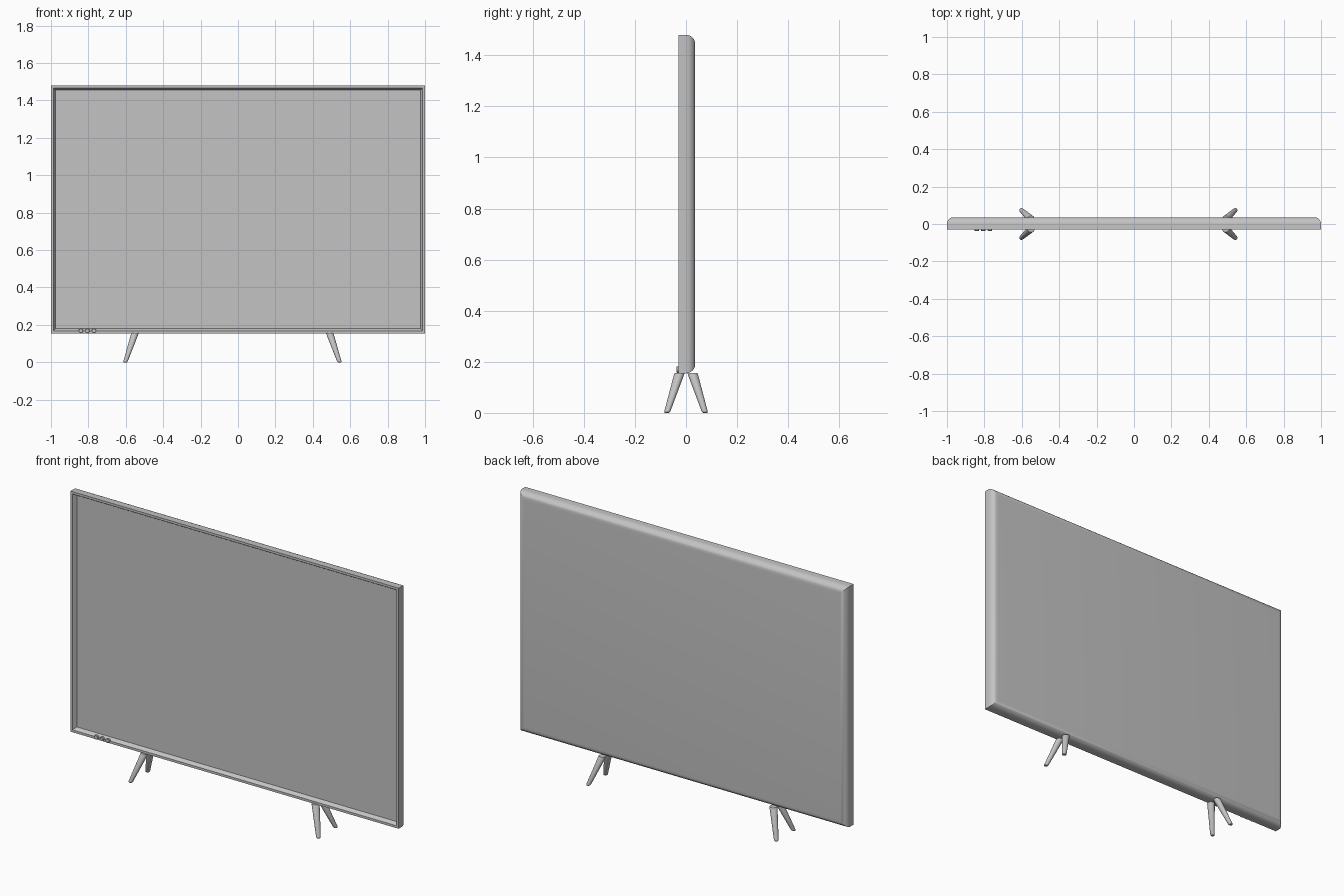
import bpy
import bmesh
from math import sin, cos, pi, radians

cube = bpy.data.objects.get("Cube")
if cube:
    bpy.data.objects.remove(cube, do_unlink=True)

grey = bpy.data.materials.new("plain_grey")
grey.use_nodes = True
colour = (0.55, 0.55, 0.55, 1)
grey.diffuse_color = colour
grey.node_tree.nodes["Principled BSDF"].inputs["Base Color"].default_value = colour

LEFT, RIGHT, BOTTOM, TOP = -1, 1, 0.155, 1.48
FRONT, BACK = -0.03, 0.036


def loft(name, rings):
    """Skin a list of equal-sized point rings and cap both ends."""
    bm = bmesh.new()
    loops = [[bm.verts.new(p) for p in ring] for ring in rings]
    for a, b in zip(loops, loops[1:]):
        for i in range(len(a)):
            j = (i + 1) % len(a)
            bm.faces.new((a[i], a[j], b[j], b[i]))
    bm.faces.new(loops[0])
    bm.faces.new(loops[-1])
    bmesh.ops.recalc_face_normals(bm, faces=bm.faces)
    mesh = bpy.data.meshes.new(name)
    bm.to_mesh(mesh)
    bm.free()
    mesh.materials.append(grey)
    obj = bpy.data.objects.new(name, mesh)
    bpy.context.collection.objects.link(obj)
    bpy.ops.object.select_all(action="DESELECT")
    obj.select_set(True)
    bpy.context.view_layer.objects.active = obj
    bpy.ops.object.shade_smooth_by_angle(angle=radians(30))
    return obj


def frame_ring(inset, y):
    l, r, b, t = LEFT + inset, RIGHT - inset, BOTTOM + inset, TOP - inset
    return [(l, y, b), (r, y, b), (r, y, t), (l, y, t)]


def circle(x, y, z, radius, flat=True, count=20):
    angles = [2 * pi * i / count for i in range(count)]
    if flat:
        return [(x + radius * cos(a), y + radius * sin(a), z) for a in angles]
    return [(x + radius * cos(a), y, z + radius * sin(a)) for a in angles]


# Cabinet: recessed screen, sloping bezel lip, rounded back edges
edge = 0.036
rings = [frame_ring(0.025, FRONT + 0.02), frame_ring(0.013, FRONT), frame_ring(0, FRONT)]
for step in range(9):
    a = step * pi / 16
    rings.append(frame_ring(edge * (1 - cos(a)), BACK - edge + edge * sin(a)))
loft("screen_cabinet", rings)

# Control buttons on the lower bezel
for i in range(3):
    x = -0.84 + 0.035 * i
    loft(f"button_{i + 1}", [circle(x, FRONT + 0.003, 0.169, 0.012, False),
                             circle(x, FRONT - 0.006, 0.169, 0.012, False),
                             circle(x, FRONT - 0.008, 0.169, 0.01, False)])

# Splayed tapering legs, two pairs
for side, sx in (("right", -1), ("left", 1)):
    for end, sy in (("front", -1), ("back", 1)):
        def leg_ring(z, radius):
            t = z / 0.157
            return circle(-0.03 + sx * (0.573 - 0.053 * t), sy * (0.075 - 0.05 * t), z, radius)
        loft(f"{end}_{side}_leg", [leg_ring(0, 0.008), leg_ring(0.003, 0.011),
                                   leg_ring(0.008, 0.012), leg_ring(0.152, 0.02),
                                   leg_ring(0.157, 0.019)])
